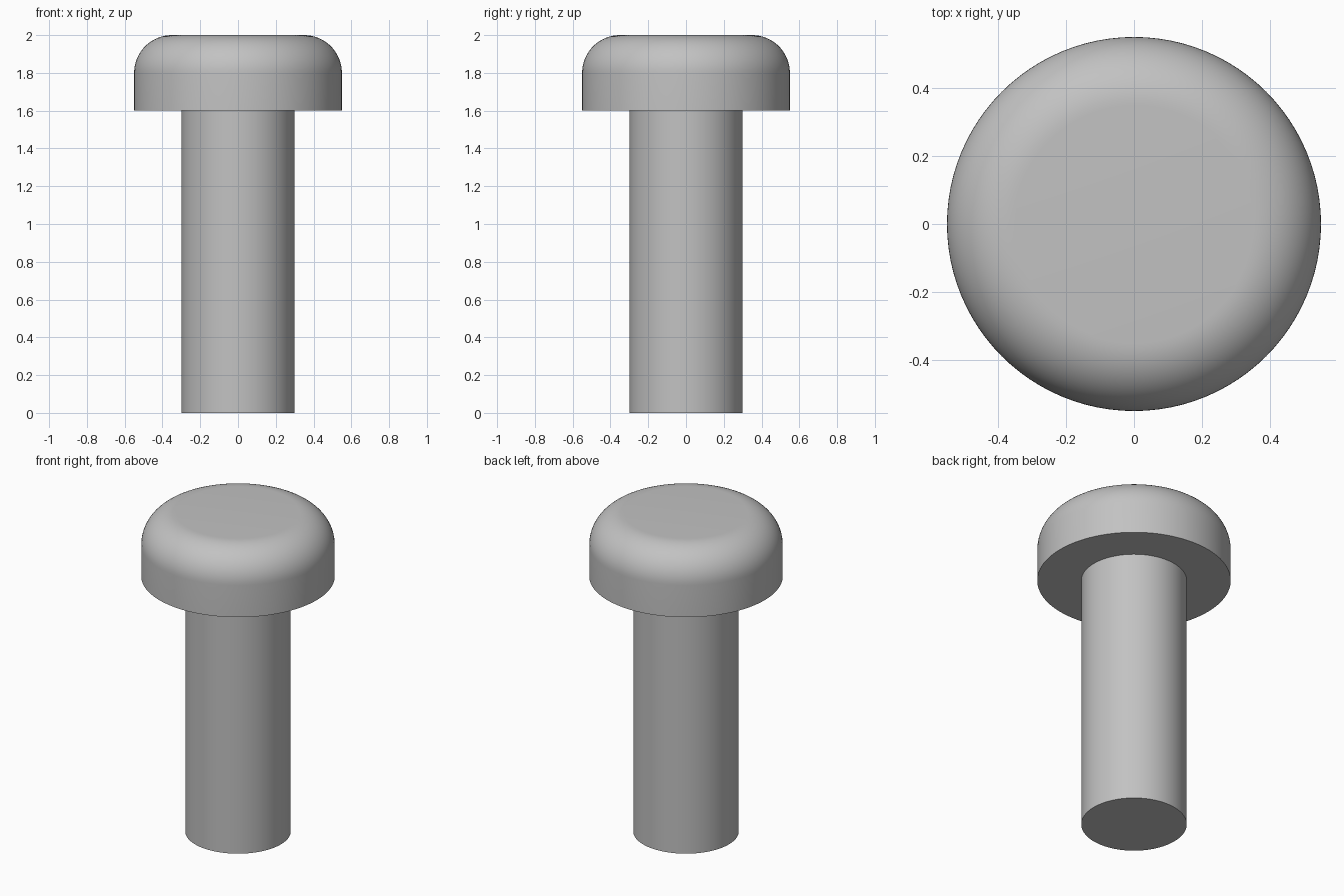
import bpy
import bmesh
from math import sin, cos, pi, radians

cube = bpy.data.objects.get("Cube")
if cube:
    bpy.data.objects.remove(cube, do_unlink=True)

SEGMENTS = 96
SHANK_R, HEAD_R = 0.3, 0.55
HEAD_Z, TOP_Z = 1.6, 2.0
FILLET, FILLET_STEPS = 0.2, 16

# Single grey metal
steel = bpy.data.materials.new("grey_metal")
steel.use_nodes = True
grey = (0.54, 0.54, 0.54, 1)
steel.diffuse_color = grey
steel.node_tree.nodes["Principled BSDF"].inputs["Base Color"].default_value = grey


def lathe(name, profile):
    """Revolve a (radius, height) profile around the z axis."""
    bm = bmesh.new()
    verts = [bm.verts.new((r, 0, z)) for r, z in profile]
    edges = [bm.edges.new(pair) for pair in zip(verts, verts[1:])]
    bmesh.ops.spin(bm, geom=verts + edges, cent=(0, 0, 0), axis=(0, 0, 1),
                   angle=2 * pi, steps=SEGMENTS, use_duplicate=False)
    bmesh.ops.remove_doubles(bm, verts=bm.verts, dist=1e-4)
    bmesh.ops.recalc_face_normals(bm, faces=bm.faces)
    mesh = bpy.data.meshes.new(name)
    bm.to_mesh(mesh)
    bm.free()
    mesh.materials.append(steel)
    obj = bpy.data.objects.new(name, mesh)
    bpy.context.collection.objects.link(obj)
    bpy.ops.object.select_all(action='DESELECT')
    obj.select_set(True)
    bpy.context.view_layer.objects.active = obj
    bpy.ops.object.shade_smooth_by_angle(angle=radians(30))
    return obj


# Plain cylindrical shank, closed at the bottom and capped inside the head
lathe("shank", [(0, 0), (SHANK_R, 0), (SHANK_R, HEAD_Z), (0, HEAD_Z)])

# Head with a flat underside and a rounded upper rim
rim = []
for i in range(FILLET_STEPS + 1):
    a = pi / 2 * i / FILLET_STEPS
    rim.append((HEAD_R - FILLET + FILLET * cos(a), TOP_Z - FILLET + FILLET * sin(a)))
lathe("head", [(0, HEAD_Z), (HEAD_R, HEAD_Z)] + rim + [(0, TOP_Z)])
